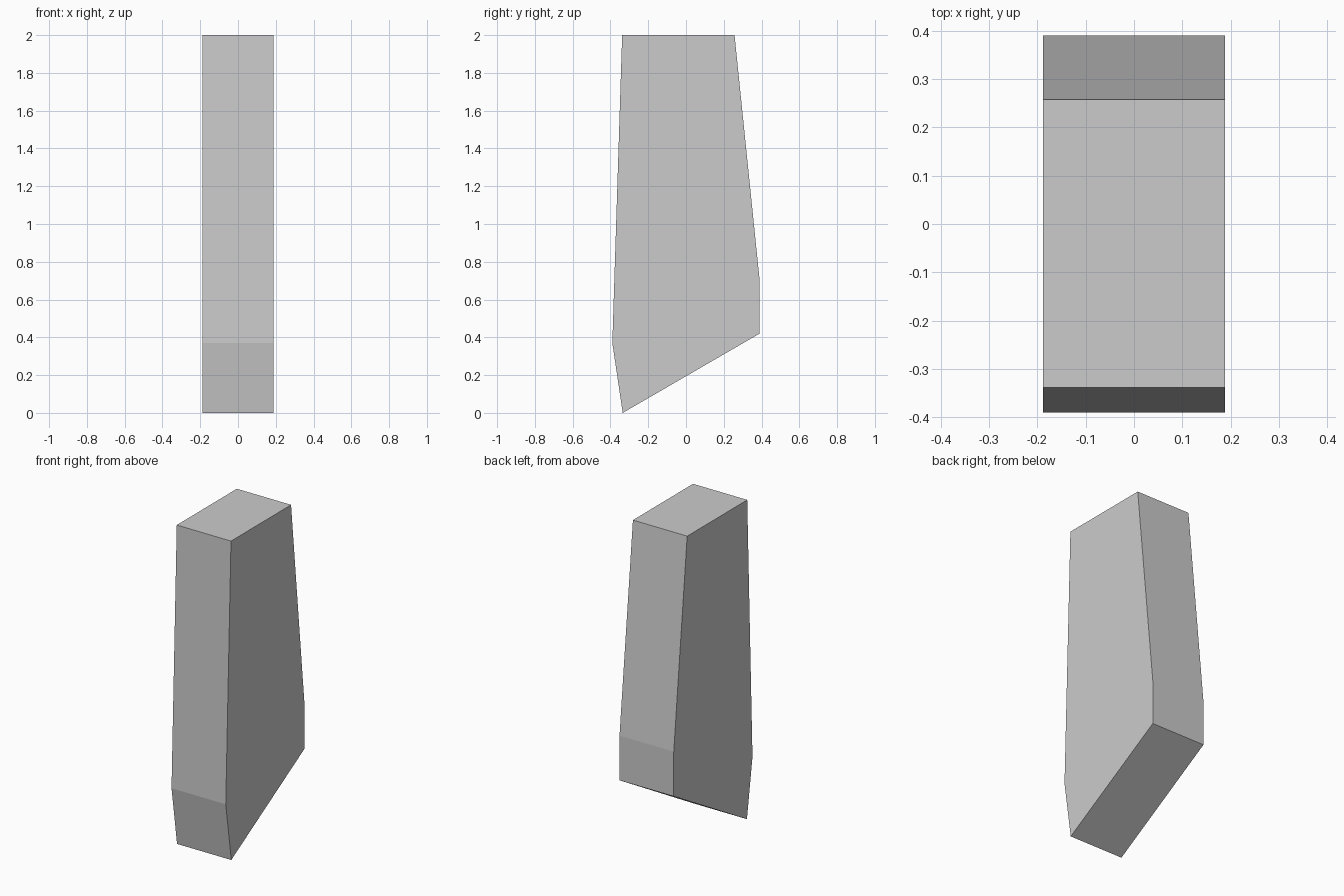
import bpy, bmesh

if "Cube" in bpy.data.objects:
    bpy.data.objects.remove(bpy.data.objects["Cube"])

HALF_WIDTH = 0.188

# Side profile (y, z), counter-clockwise seen from +x
PROFILE = [(-0.335, 0), (0.39, 0.42), (0.39, 0.70),
           (0.257, 2), (-0.338, 2), (-0.39, 0.37)]

# Tapered slab: the profile extruded across its width
bm = bmesh.new()
side = bm.faces.new([bm.verts.new((-HALF_WIDTH, y, z)) for y, z in PROFILE])
result = bmesh.ops.extrude_face_region(bm, geom=[side], use_keep_orig=True)
new_verts = [g for g in result["geom"] if isinstance(g, bmesh.types.BMVert)]
bmesh.ops.translate(bm, verts=new_verts, vec=(2 * HALF_WIDTH, 0, 0))
bmesh.ops.recalc_face_normals(bm, faces=bm.faces)

mesh = bpy.data.meshes.new("tapered_slab")
bm.to_mesh(mesh)
bm.free()
slab = bpy.data.objects.new("tapered_slab", mesh)
bpy.context.collection.objects.link(slab)
